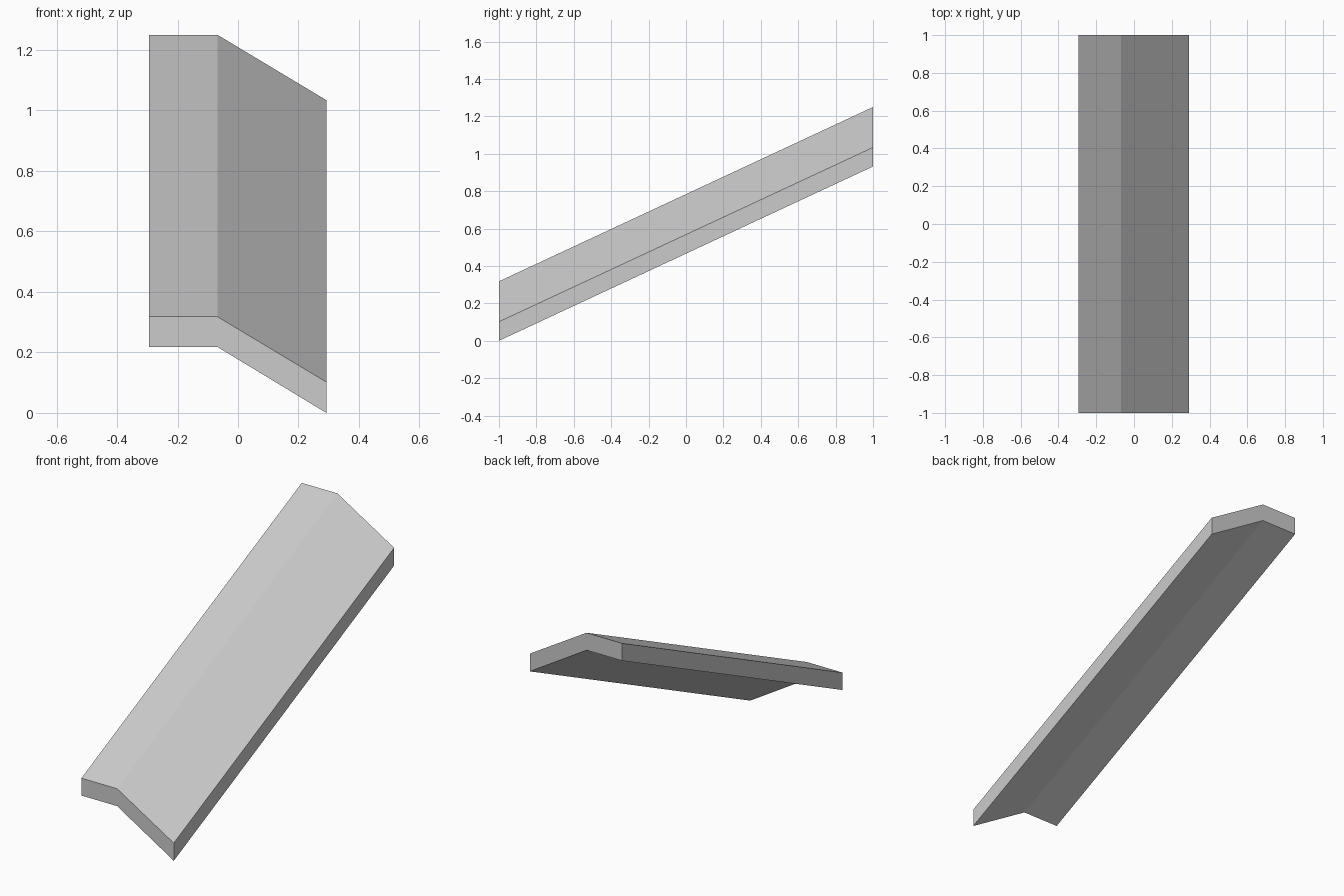
import bpy
import bmesh
from mathutils import Vector

cube = bpy.data.objects.get("Cube")
if cube:
    bpy.data.objects.remove(cube, do_unlink=True)

# Plain grey material
grey = bpy.data.materials.new("light_grey")
grey.use_nodes = True
colour = (0.6, 0.6, 0.6, 1)
grey.diffuse_color = colour
grey.node_tree.nodes["Principled BSDF"].inputs["Base Color"].default_value = colour

# Bent cross-section at the low front end: flat strip, then a falling strip
THICK = 0.1
RISE = Vector((0, 2, 0.932))
top = [(-0.295, 0.318), (-0.068, 0.318), (0.292, 0.102)]
profile = top + [(x, z - THICK) for x, z in reversed(top)]
profile[3] = (0.292, 0.0)

# Sweep the section up the slope, keeping both ends vertical
bm = bmesh.new()
front = [bm.verts.new((x, -1, z)) for x, z in profile]
back = [bm.verts.new(v.co + RISE) for v in front]
n = len(profile)
for i in range(n):
    j = (i + 1) % n
    bm.faces.new((front[i], front[j], back[j], back[i]))

# Each end is capped with two quads, one per strip
for ring in (front, back):
    bm.faces.new((ring[0], ring[1], ring[4], ring[5]))
    bm.faces.new((ring[1], ring[2], ring[3], ring[4]))
bmesh.ops.recalc_face_normals(bm, faces=bm.faces)

mesh = bpy.data.meshes.new("sloped_bent_slab")
bm.to_mesh(mesh)
bm.free()
mesh.materials.append(grey)
slab = bpy.data.objects.new("sloped_bent_slab", mesh)
bpy.context.collection.objects.link(slab)
